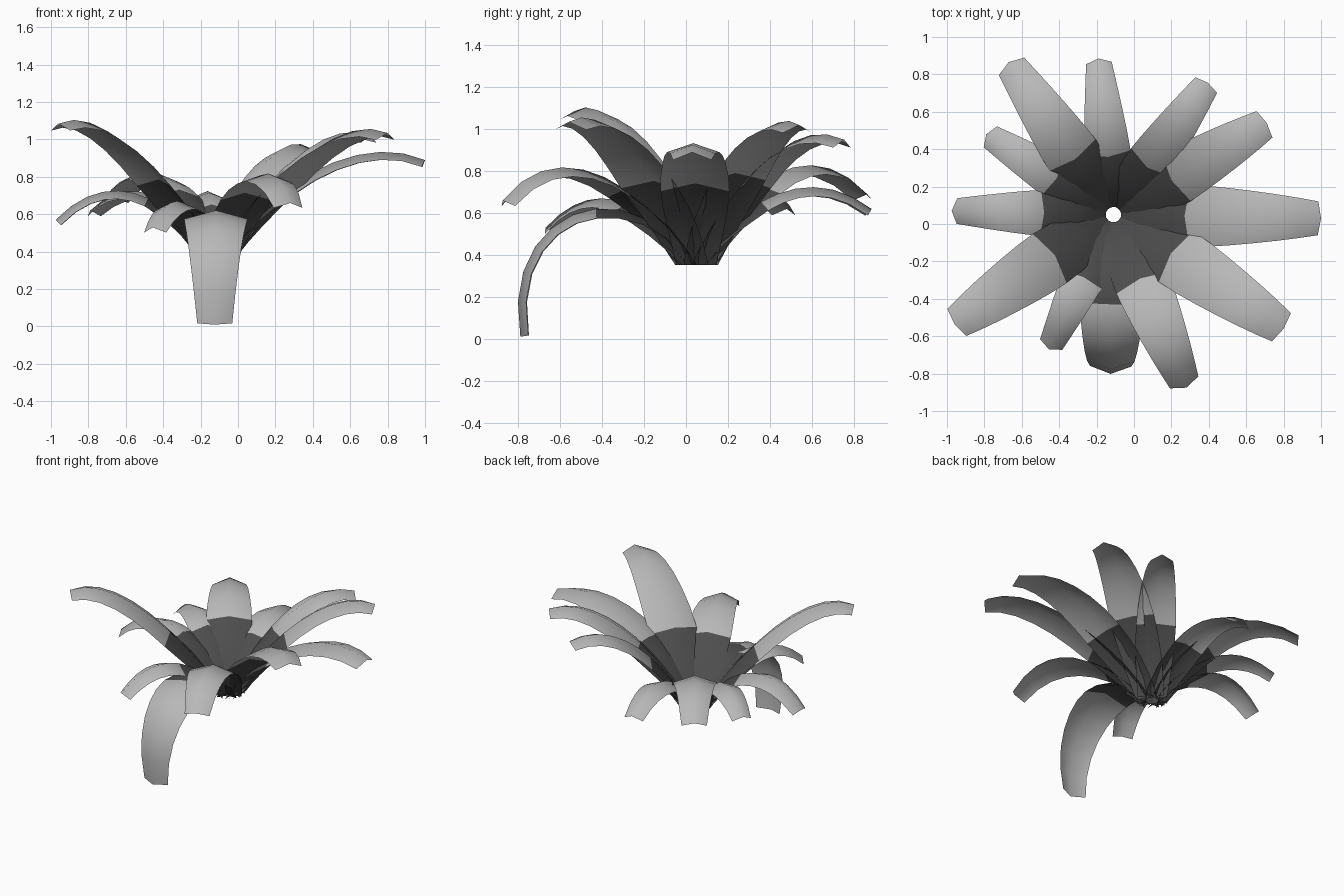
import bpy, bmesh, math
from mathutils import Vector

if "Cube" in bpy.data.objects:
    bpy.data.objects.remove(bpy.data.objects["Cube"])


def material(name, grey):
    m = bpy.data.materials.new(name)
    m.diffuse_color = (grey, grey, grey, 1)
    m.use_nodes = True
    m.node_tree.nodes["Principled BSDF"].inputs["Base Color"].default_value = m.diffuse_color
    return m


DARK = material("dark grey leaf base", 0.075)
LIGHT = material("light grey leaf blade", 0.48)
CX, CY = -0.11, 0.05           # centre of the rosette
BASE = Vector((0.04, 0.352))   # radius and height where every leaf starts


def bezier(p, t):
    s = 1 - t
    return p[0] * s**3 + p[1] * 3 * s * s * t + p[2] * 3 * s * t * t + p[3] * t**3


def half_width(t, widest):
    # broad foot, widest before the middle, blunt tip
    if t < 0.42:
        return 0.095 + (widest - 0.095) * math.sin(t / 0.42 * math.pi / 2)
    return widest * (1 - 0.45 * ((t - 0.42) / 0.58) ** 1.35)


def leaf(name, tip_x, tip_y, tip_z, h1, h2, split_r, widest):
    out = Vector((tip_x - CX, tip_y - CY))
    reach = out.length
    out.normalize()
    side = Vector((-out.y, out.x))
    path = [BASE, Vector(h1), Vector(h2), Vector((reach, tip_z))]

    # curve parameter where the dark base ends
    lo, hi = 0.0, 0.7
    for _ in range(25):
        mid = (lo + hi) / 2
        if bezier(path, mid).x < split_r:
            lo = mid
        else:
            hi = mid
    ts = [lo * i / 4 for i in range(4)] + [lo + (1 - lo) * i / 6 for i in range(7)]

    # cross-section is flat at the foot, then arched with lowered edges
    bm = bmesh.new()
    rows = []
    for t in ts:
        c = bezier(path, t)
        tan = (bezier(path, t + 0.01) - bezier(path, t - 0.01)).normalized()
        w = half_width(t, widest)
        drop = 0.052 * min(1, t / 0.35) - 0.012 * t
        row = []
        for s in (-1, 0, 1):
            r = c.x + tan.y * drop * abs(s)
            z = c.y - tan.x * drop * abs(s)
            row.append(bm.verts.new((CX + out.x * r + side.x * w * s,
                                     CY + out.y * r + side.y * w * s, max(z, 0))))
        rows.append(row)
    for i in range(len(rows) - 1):
        for j in range(2):
            f = bm.faces.new((rows[i][j], rows[i + 1][j],
                              rows[i + 1][j + 1], rows[i][j + 1]))
            f.material_index = 0 if i < 4 else 1
            f.smooth = True
    bm.normal_update()
    me = bpy.data.meshes.new(name)
    bm.to_mesh(me)
    bm.free()
    me.materials.append(DARK)
    me.materials.append(LIGHT)
    bpy.context.collection.objects.link(bpy.data.objects.new(name, me))


# high leaves: tip x, y, z, curve handles (radius, height), dark radius, half width
leaf("leaf_right", 1.0, 0.03, 0.89, (.25, .75), (.75, 1.05), 0.38, 0.165)
leaf("leaf_right_back", 0.71, 0.54, 1.02, (.20, .70), (.64, 1.14), 0.36, 0.15)
leaf("leaf_back_right", 0.395, 0.755, 0.95, (.18, .65), (.52, 1.09), 0.31, 0.13)
leaf("leaf_left_front", -0.96, -0.535, 1.085, (.25, .70), (.72, 1.21), 0.38, 0.16)
leaf("leaf_right_front", 0.80, -0.56, 1.035, (.25, .72), (.77, 1.16), 0.37, 0.165)
# low arching leaves
leaf("leaf_back", -0.19, 0.885, 0.62, (.15, .60), (.50, .88), 0.31, 0.125)
leaf("leaf_back_left", -0.67, 0.865, 0.69, (.20, .70), (.62, 1.02), 0.36, 0.15)
leaf("leaf_left_back", -0.79, 0.48, 0.62, (.15, .60), (.50, .88), 0.36, 0.12)
leaf("leaf_left", -0.975, 0.07, 0.57, (.20, .65), (.55, .90), 0.37, 0.125)
leaf("leaf_front_left", -0.455, -0.67, 0.53, (.15, .55), (.48, .85), 0.37, 0.12)
leaf("leaf_front_right", 0.28, -0.875, 0.66, (.22, .70), (.70, 1.02), 0.37, 0.15)
# drooping leaf
leaf("leaf_front_drooping", -0.125, -0.79, 0.01, (.30, .85), (.95, .62), 0.48, 0.17)
